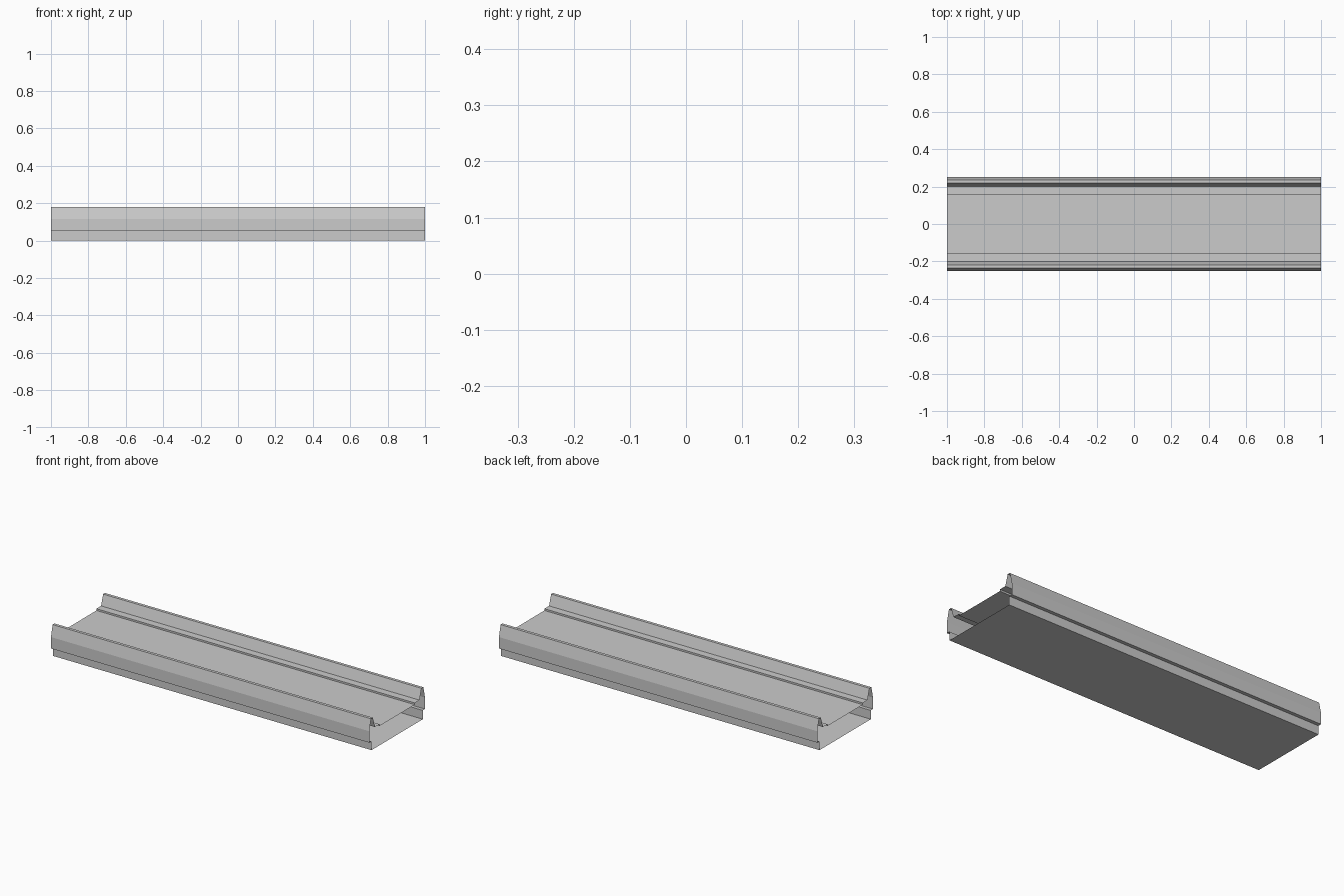
import bpy, bmesh

if "Cube" in bpy.data.objects:
    bpy.data.objects.remove(bpy.data.objects["Cube"])

HALF_LENGTH = 1.0

# Right half of the cross-section (y, z), from the bottom centre to the deck centre
half = [
    (0.23, 0.0),                    # base corner
    (0.23, 0.05), (0.25, 0.05),     # step out under the side rail
    (0.25, 0.115), (0.235, 0.18),   # outer rail wall, upper part leaning in
    (0.218, 0.18), (0.20, 0.12),    # rail top and inner slope
    (0.158, 0.12), (0.158, 0.11),   # ledge and small drop to the deck
]
profile = half + [(-y, z) for y, z in reversed(half)]


def open_extrusion(name, points, half_length):
    """Sweep a closed profile along x, leaving both ends open."""
    bm = bmesh.new()
    rings = [[bm.verts.new((x, y, z)) for y, z in points]
             for x in (-half_length, half_length)]
    n = len(points)
    for i in range(n):
        j = (i + 1) % n
        bm.faces.new((rings[0][i], rings[1][i], rings[1][j], rings[0][j]))
    bmesh.ops.recalc_face_normals(bm, faces=bm.faces)
    mesh = bpy.data.meshes.new(name)
    bm.to_mesh(mesh)
    bm.free()
    obj = bpy.data.objects.new(name, mesh)
    bpy.context.collection.objects.link(obj)
    return obj


# Hollow straight channel with raised side rails
open_extrusion("straight_channel", profile, HALF_LENGTH)
